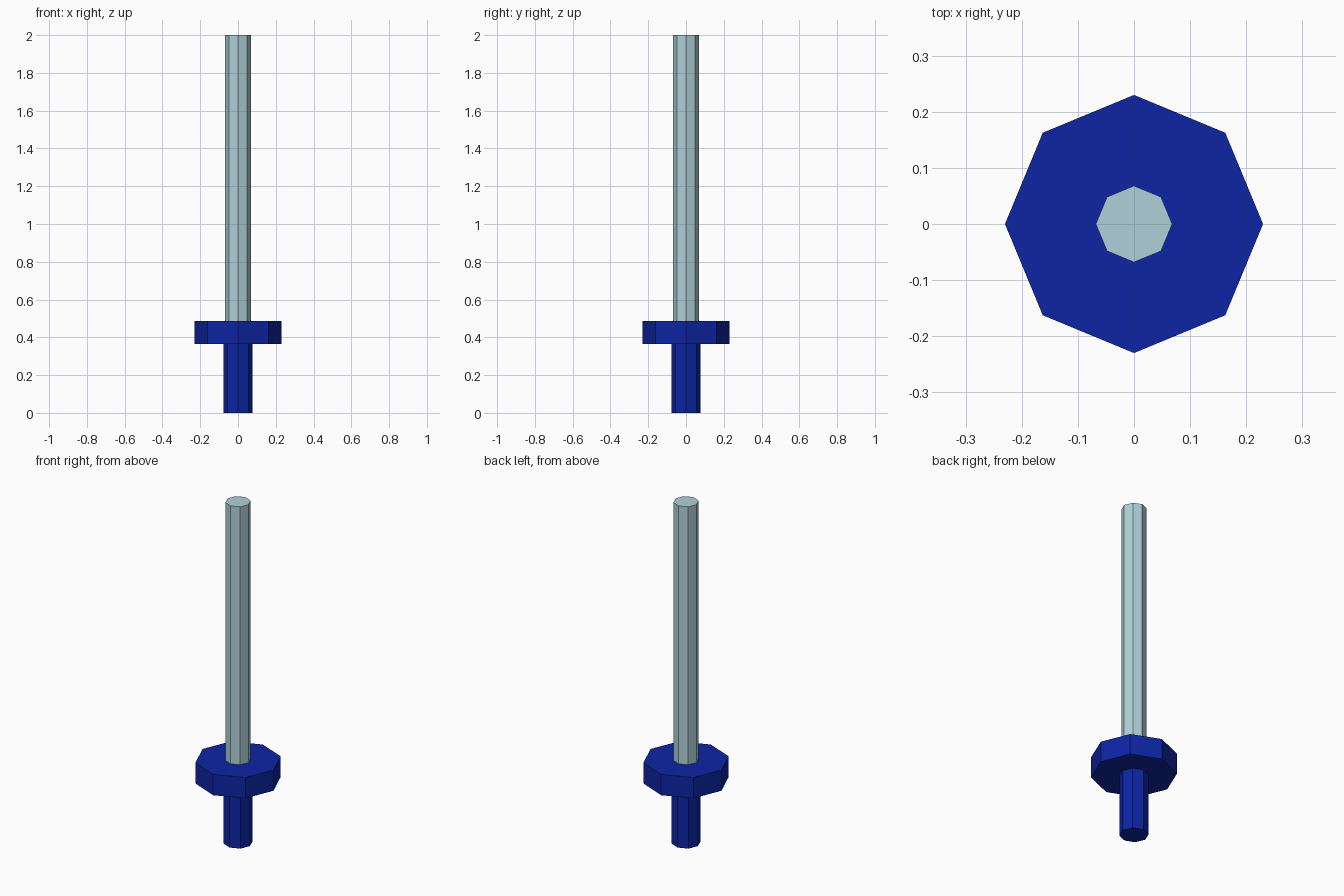
import bpy

cube = bpy.data.objects.get("Cube")
if cube:
    bpy.data.objects.remove(cube, do_unlink=True)


def make_material(name, rgb):
    mat = bpy.data.materials.new(name)
    mat.use_nodes = True
    color = (*rgb, 1.0)
    mat.diffuse_color = color
    mat.node_tree.nodes["Principled BSDF"].inputs["Base Color"].default_value = color
    return mat


def octagon_prism(name, radius, bottom, top, mat):
    """Eight-sided upright prism with its corners on the x and y axes."""
    bpy.ops.mesh.primitive_cylinder_add(
        vertices=8, radius=radius, depth=top - bottom,
        location=(0, 0, (bottom + top) / 2))
    obj = bpy.context.object
    obj.name = name
    obj.data.name = name
    obj.data.materials.append(mat)
    return obj


deep_blue = make_material("deep blue", (0.004, 0.018, 0.37))
pale_steel = make_material("pale steel", (0.43, 0.64, 0.69))

# Grip, guard and blade stacked along the vertical axis
grip_top, guard_top = 0.365, 0.487
octagon_prism("grip", 0.078, 0, grip_top, deep_blue)
octagon_prism("guard", 0.23, grip_top, guard_top, deep_blue)
octagon_prism("blade", 0.068, guard_top, 2, pale_steel)
